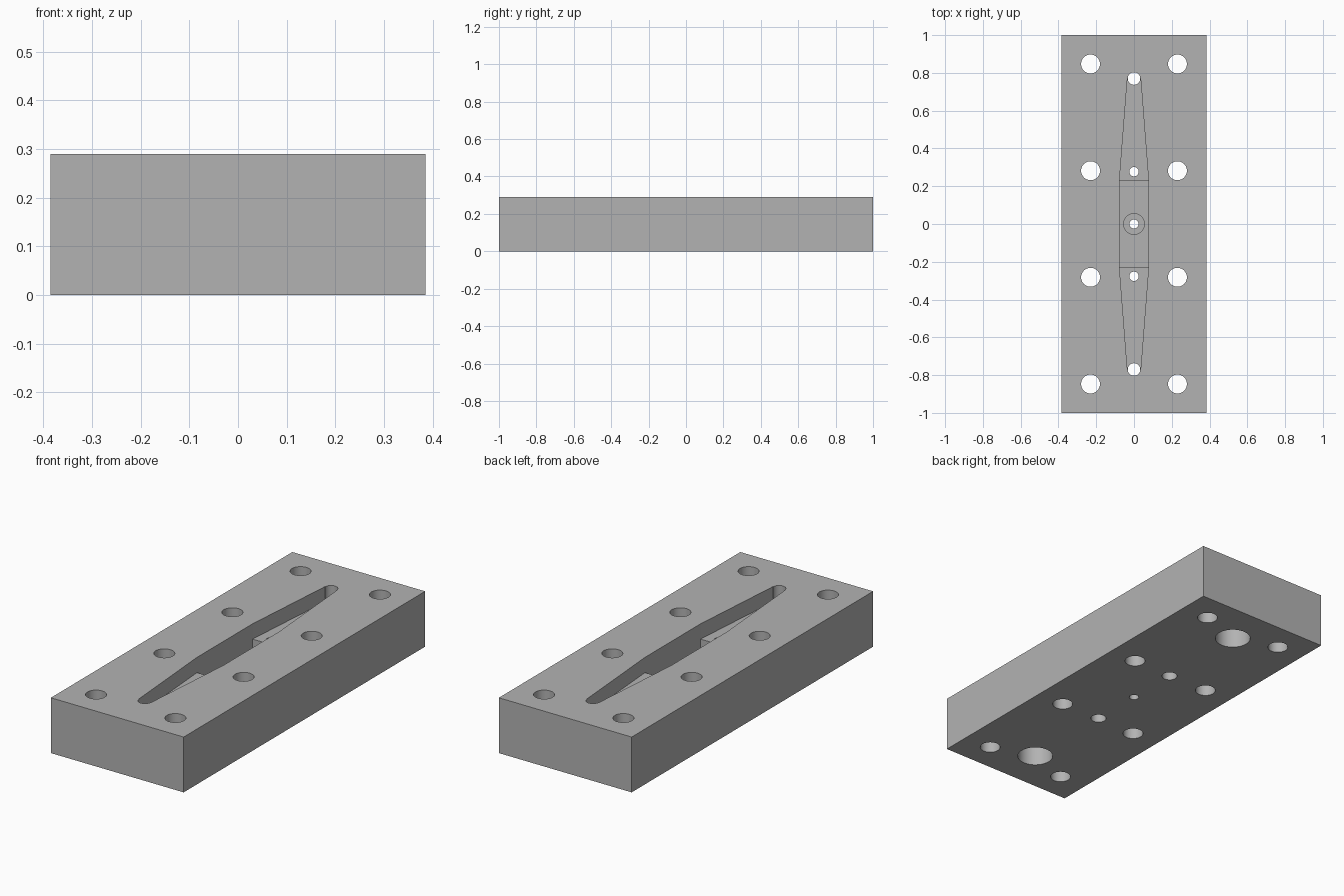
import bpy
import bmesh
from math import radians

cube = bpy.data.objects.get("Cube")
if cube:
    bpy.data.objects.remove(cube, do_unlink=True)

HEIGHT = 0.29
HALF_X = 0.385
ABOVE, BELOW = HEIGHT + 0.05, -0.05
RAMP_Z = 0.21      # shallow pocket floor
WELL_Z = 0.13      # deep centre floor

steel = bpy.data.materials.new("plain grey")
steel.use_nodes = True
GREY = (0.45, 0.45, 0.45, 1)
steel.diffuse_color = GREY
steel.node_tree.nodes["Principled BSDF"].inputs["Base Color"].default_value = GREY


def prism(name, outline, z0, z1):
    """Extrude a flat outline from z0 up to z1."""
    bm = bmesh.new()
    base = bm.faces.new([bm.verts.new((x, y, z0)) for x, y in outline])
    top = bmesh.ops.extrude_face_region(bm, geom=[base])["geom"]
    bmesh.ops.translate(bm, vec=(0, 0, z1 - z0),
                        verts=[v for v in top if isinstance(v, bmesh.types.BMVert)])
    bmesh.ops.recalc_face_normals(bm, faces=bm.faces)
    mesh = bpy.data.meshes.new(name)
    bm.to_mesh(mesh)
    bm.free()
    mesh.materials.append(steel)
    obj = bpy.data.objects.new(name, mesh)
    bpy.context.collection.objects.link(obj)
    return obj


def rectangle(x, y):
    return [(-x, -y), (x, -y), (x, y), (-x, y)]


def cut(cutter):
    """Subtract a cutter from the block and discard it."""
    mod = block.modifiers.new("cut", 'BOOLEAN')
    mod.operation = 'DIFFERENCE'
    mod.solver = 'EXACT'
    mod.object = cutter
    cutter.hide_render = True
    bpy.ops.object.select_all(action='DESELECT')
    bpy.context.view_layer.objects.active = block
    block.select_set(True)
    bpy.ops.object.modifier_apply(modifier=mod.name)
    bpy.data.objects.remove(cutter, do_unlink=True)


def drill(x, y, radius, z0=BELOW, z1=ABOVE):
    bpy.ops.mesh.primitive_cylinder_add(vertices=96, radius=radius, depth=z1 - z0,
                                        location=(x, y, (z0 + z1) / 2))
    cutter = bpy.context.object
    cutter.data.materials.append(steel)
    cut(cutter)


# Solid block
block = prism("mounting_block", rectangle(HALF_X, 1), 0, HEIGHT)

# Tapered pocket with a deeper centre well
right_edge = [(0.035, -0.77), (0.077, -0.23), (0.077, 0.23), (0.035, 0.77)]
left_edge = [(-x, -y) for x, y in right_edge]
cut(prism("pocket_cutter", right_edge + left_edge, RAMP_Z, ABOVE))
cut(prism("well_cutter", rectangle(0.077, 0.23), WELL_Z, ABOVE))

# Centre hole with its counterbore
drill(0, 0, 0.055, 0.08)
drill(0, 0, 0.024)

for side in (-1, 1):
    # Pocket end holes, widened underneath
    drill(0, side * 0.77, 0.033)
    drill(0, side * 0.77, 0.0875, BELOW, 0.12)
    # Small floor holes, widened underneath
    drill(0, side * 0.277, 0.025)
    drill(0, side * 0.277, 0.038, BELOW, 0.1)
    # Bolt holes
    for x in (-0.23, 0.23):
        for y in (0.282, 0.847):
            drill(x, side * y, 0.05)

# Smooth the round bores only
bpy.ops.object.select_all(action='DESELECT')
block.select_set(True)
bpy.context.view_layer.objects.active = block
bpy.ops.object.shade_smooth_by_angle(angle=radians(4.1))
